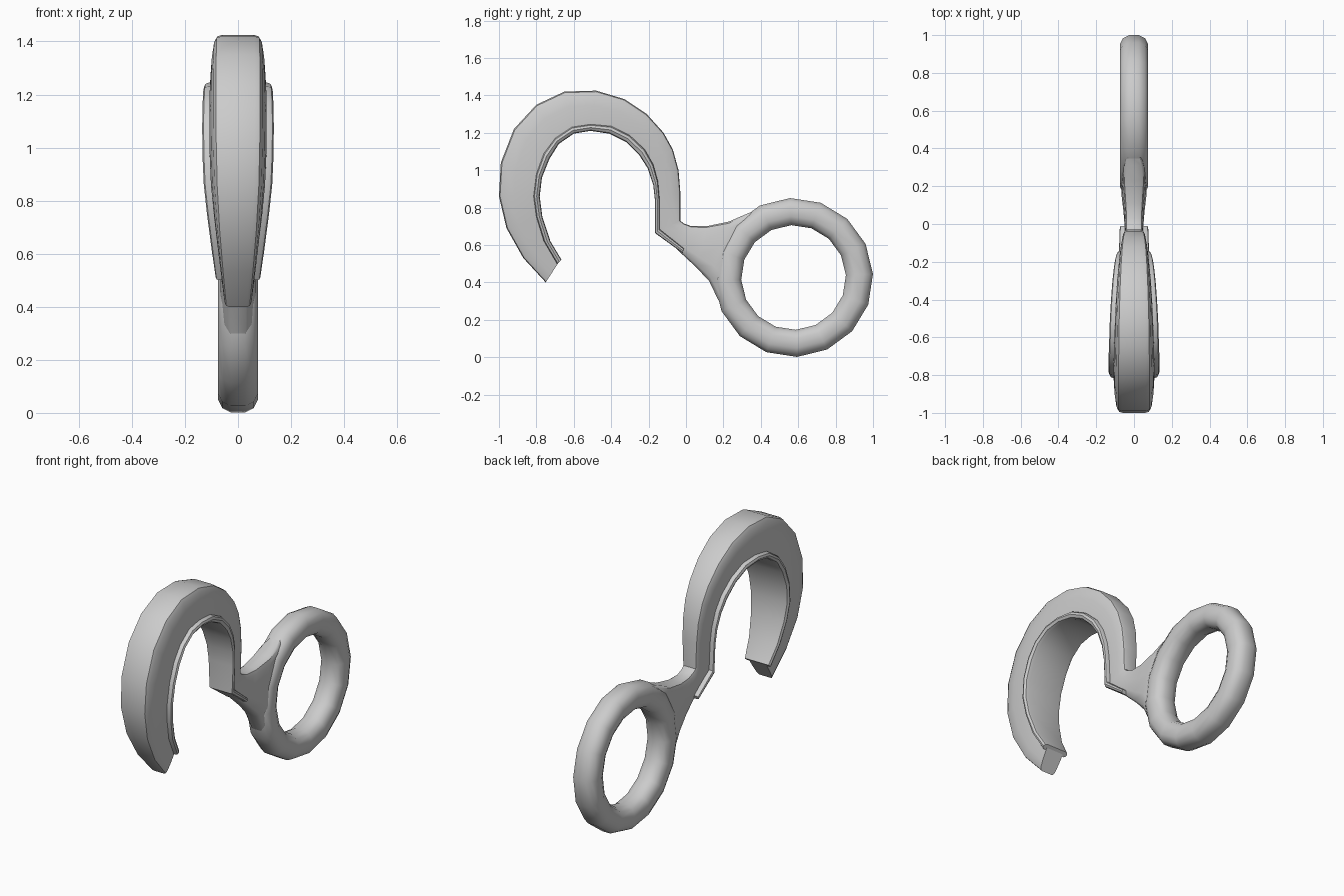
import bpy, bmesh
from math import sin, cos, pi, radians, copysign

if "Cube" in bpy.data.objects:
    bpy.data.objects.remove(bpy.data.objects["Cube"])


def make(name, loops, cyclic=False, sharp=40):
    """Skin a list of equal-length vertex loops into a smooth object."""
    bm = bmesh.new()
    rows = [[bm.verts.new(p) for p in loop] for loop in loops]
    n = len(rows[0])
    for i in range(len(rows) if cyclic else len(rows) - 1):
        a, b = rows[i], rows[(i + 1) % len(rows)]
        for k in range(n):
            bm.faces.new((a[k], a[(k + 1) % n], b[(k + 1) % n], b[k]))
    if not cyclic:
        bm.faces.new(rows[0])
        bm.faces.new(rows[-1])
    bmesh.ops.recalc_face_normals(bm, faces=bm.faces)
    me = bpy.data.meshes.new(name)
    bm.to_mesh(me)
    bm.free()
    me.shade_smooth()
    me.set_sharp_from_angle(angle=radians(sharp))
    ob = bpy.data.objects.new(name, me)
    bpy.context.collection.objects.link(ob)
    return ob


def section(inner, outer, w, half):
    """Mirror a half profile (u from inner to outer, x as share of w)."""
    full = half + [(u, -x) for u, x in reversed(half)]
    return [(x * w, inner[0] + (outer[0] - inner[0]) * u,
             inner[1] + (outer[1] - inner[1]) * u) for u, x in full]


def body_profile(r):
    # r rounds the inner edge: 0 under the liner, 1 on the neck
    return [(0, 1 - .55 * r), (.06, 1 - .22 * r), (.25, 1), (.6, .95),
            (.88, .87), (.97, .77), (1, .58)]


# Side-view stations (y, z): hook back, liner seat, liner face
outer = [(-.75, .40), (-.87, .53), (-.96, .69), (-1, .86), (-.99, 1.04),
         (-.92, 1.22), (-.80, 1.35), (-.65, 1.42), (-.48, 1.425),
         (-.33, 1.38), (-.21, 1.30), (-.12, 1.20), (-.07, 1.11),
         (-.04, 1.0), (-.03, .88), (-.03, .73)]
seat = [(-.69, .50), (-.76, .62), (-.80, .75), (-.815, .86), (-.80, .98),
        (-.76, 1.09), (-.70, 1.17), (-.61, 1.23), (-.51, 1.245),
        (-.40, 1.235), (-.30, 1.185), (-.22, 1.11), (-.175, 1.03),
        (-.15, .94), (-.142, .85), (-.142, .685)]
face = [(-.665, .52), (-.725, .62), (-.768, .75), (-.782, .86), (-.77, .96),
        (-.73, 1.06), (-.68, 1.14), (-.60, 1.195), (-.51, 1.21),
        (-.41, 1.195), (-.32, 1.15), (-.25, 1.08), (-.205, 1.01),
        (-.175, .92), (-.165, .83), (-.165, .663)]
width = [.057, .073, .09, .102, .107, .108, .107, .104, .101,
         .095, .088, .08, .073, .066, .06, .053]

# Hook flowing into the neck, which ends buried inside the ring
loops = []
for o, s, f, w in zip(outer, seat, face, width):
    inner = (s[0] * .6 + f[0] * .4, s[1] * .6 + f[1] * .4)
    loops.append(section(inner, o, w, body_profile(0)))
for i, o, w, r in [((-.085, .615), (-.012, .715), .05, .3),
                   ((-.02, .55), (.03, .70), .05, .8),
                   ((.055, .48), (.11, .70), .056, 1),
                   ((.125, .405), (.23, .725), .066, 1),
                   ((.17, .31), (.31, .76), .066, 1),
                   ((.215, .24), (.37, .785), .05, 1)]:
    loops.append(section(i, o, w, body_profile(r)))
make("hook_and_neck", loops)

# Liner strip around the inside of the hook, with a short kicked-out foot
strip = [(0, .8), (.12, .93), (.5, 1), (.85, .96), (1, .86)]
loops = [section(f, s, w + .027, strip)
         for s, f, w in zip(seat, face, width)]
loops.append(section((-.02, .558), (-.01, .58), .075, strip))
make("liner", loops)

# Finger ring with a softly squared section
loops = []
for i in range(16):
    a = 2 * pi * i / 16 + radians(2.5)
    loop = []
    for k in range(12):
        t = 2 * pi * (k + .5) / 12
        c, s = (copysign(abs(v) ** .8, v) for v in (cos(t), sin(t)))
        rad = .3525 + .0745 * c
        loop.append((.077 * s, .575 + rad * cos(a), .426 + rad * sin(a)))
    loops.append(loop)
make("finger_ring", loops, cyclic=True)
